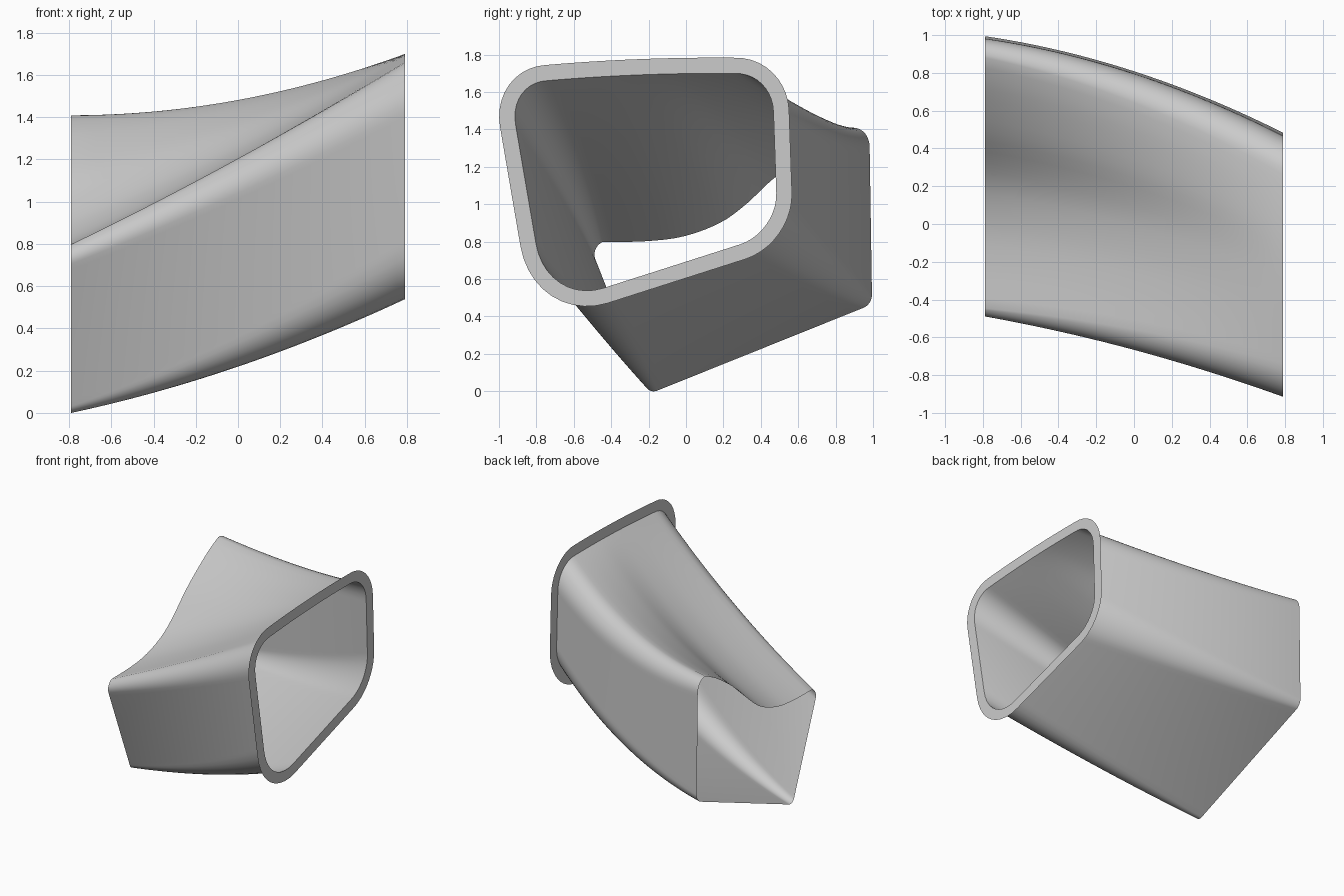
import bpy, bmesh
from mathutils import Vector as V

if "Cube" in bpy.data.objects:
    bpy.data.objects.remove(bpy.data.objects["Cube"])

X = 0.79          # half length of the duct
FLANGE = 0.084    # flange width
STEPS, ARC, SIDE = 40, 10, 24

# Corners (y, z) in order: bottom, back bottom, back top, front top;
# and how far each rounding starts before / ends after the corner
START = [(-0.20, -0.015), (0.995, 0.465), (0.98, 1.425), (-0.51, 0.77)]
START_R = [(0.05, 0.05), (0.05, 0.05), (0.12, 0.10), (0.07, 0.07)]
END = [(-0.745, 0.455), (0.49, 0.85), (0.46, 1.707), (-0.95, 1.653)]
END_R = [(0.34, 0.32), (0.21, 0.21), (0.21, 0.20), (0.21, 0.23)]
MID = [(0.035, -0.05), (0.07, -0.06), (0.072, -0.072), (0.035, -0.025)]
# Hollow of the top side at the narrow end: fraction along side, drop
SAG = [(0, 0), (0.09, -0.005), (0.2, -0.035), (0.31, -0.08), (0.42, -0.15),
       (0.52, -0.186), (0.67, -0.17), (0.82, -0.105), (1, 0)]


def sag(f):
    """Smooth interpolation of the hollow."""
    for i in range(len(SAG) - 1):
        (a, p), (b, q) = SAG[i], SAG[i + 1]
        if f <= b:
            def slope(k):
                lo, hi = max(k - 1, 0), min(k + 1, len(SAG) - 1)
                return (SAG[hi][1] - SAG[lo][1]) / (SAG[hi][0] - SAG[lo][0])
            h, u = b - a, (f - a) / (b - a)
            return (p * (2*u**3 - 3*u*u + 1) + q * (3*u*u - 2*u**3)
                    + h * slope(i) * (u**3 - 2*u*u + u) + h * slope(i + 1) * (u**3 - u*u))
    return 0


def profile(corners, radii, hollow):
    """Closed rounded four-sided outline with a fixed point count."""
    c = [V(p) for p in corners]
    arcs = []
    for i in range(4):
        before = c[i] + (c[i - 1] - c[i]).normalized() * radii[i][0]
        after = c[i] + (c[(i + 1) % 4] - c[i]).normalized() * radii[i][1]
        if hollow and i == 2:
            after = V((0.88, 1.408))
        # cubic handles give a near circular rounding
        h0, h1 = before.lerp(c[i], 0.56), after.lerp(c[i], 0.56)
        arc = []
        for k in range(ARC + 1):
            t = k / ARC
            arc.append(before*(1-t)**3 + h0*3*t*(1-t)**2 + h1*3*t*t*(1-t) + after*t**3)
        arcs.append(arc)
    pts = []
    for i in range(4):
        pts += arcs[i]
        a, b = arcs[i][-1], arcs[(i + 1) % 4][0]
        for k in range(1, SIDE):
            p = a.lerp(b, k / SIDE)
            if i == 2:
                p.y += sag(k / SIDE) if hollow else 0.012 * (1 - (2*k/SIDE - 1)**2)
            pts.append(p)
    return pts


def make(name, rings):
    """Skin a list of closed rings into an open tube."""
    bm = bmesh.new()
    rows = [[bm.verts.new(p) for p in r] for r in rings]
    n = len(rows[0])
    for r0, r1 in zip(rows, rows[1:]):
        for i in range(n):
            j = (i + 1) % n
            bm.faces.new((r0[i], r0[j], r1[j], r1[i]))
    me = bpy.data.meshes.new(name)
    bm.to_mesh(me)
    bm.free()
    ob = bpy.data.objects.new(name, me)
    bpy.context.collection.objects.link(ob)
    for p in me.polygons:
        p.use_smooth = True
    return ob


first = profile(START, START_R, True)
last = profile(END, END_R, False)
# bend of the middle, spread around the outline
per = ARC + SIDE
bend = []
for i in range(4):
    m, nxt = V(MID[i]), V(MID[(i + 1) % 4])
    bend += [m] * (ARC + 1) + [m.lerp(nxt, k / SIDE) for k in range(1, SIDE)]

# Duct body
rings = []
for s in range(STEPS + 1):
    t = s / STEPS
    q = 4 * t * (1 - t)
    ring = [a.lerp(b, t) + d * q for a, b, d in zip(first, last, bend)]
    rings.append([(-X + 2 * X * t, p.x, p.y) for p in ring])
make("duct_body", rings)

# Flat flange around the wide end
n = len(last)
outer = []
for i, p in enumerate(last):
    d = (last[(i + 1) % n] - last[i - 1]).normalized()
    outer.append(p + V((d.y, -d.x)) * FLANGE)
make("end_flange", [[(X, p.x, p.y) for p in last], [(X, p.x, p.y) for p in outer]])
